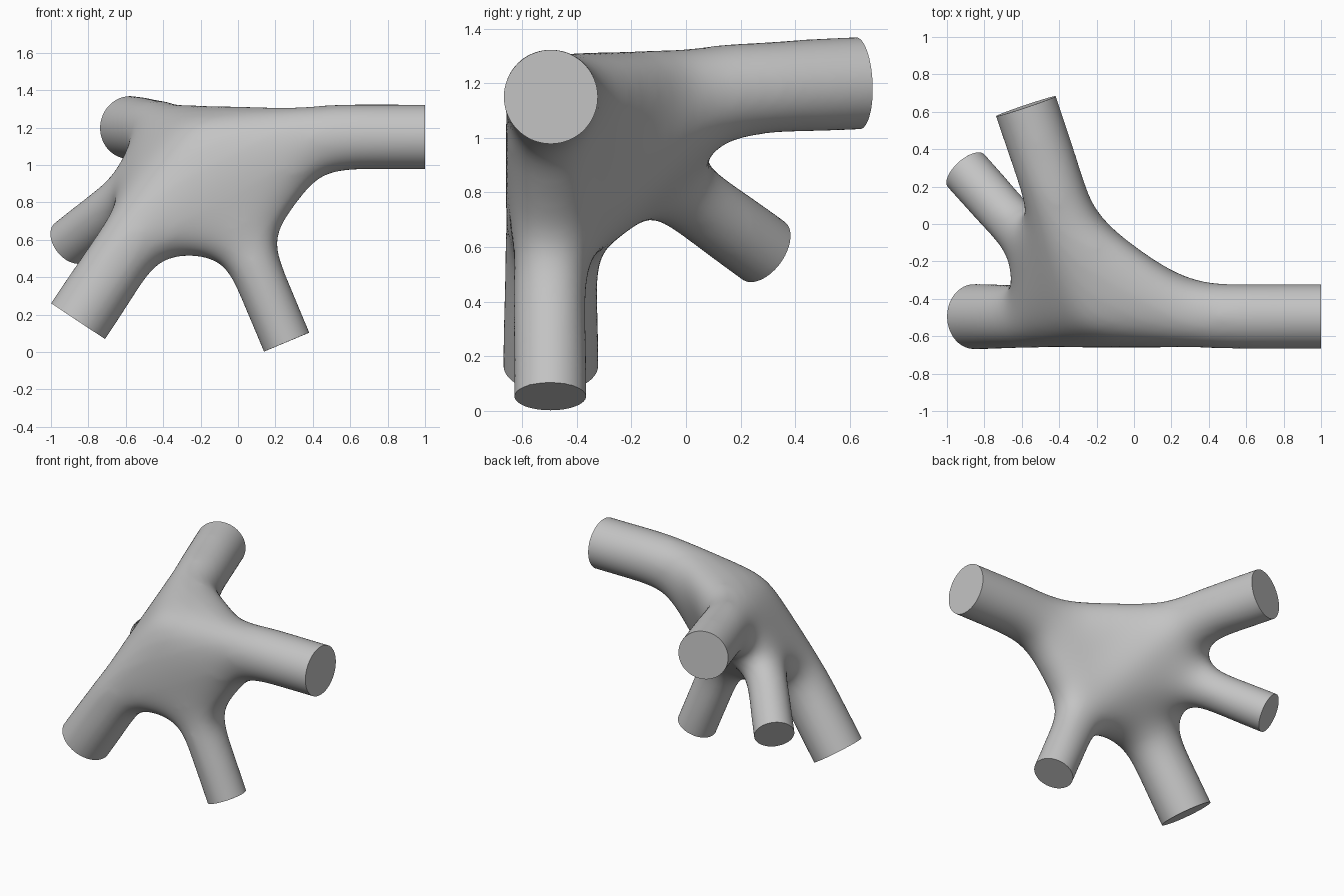
import bpy
import bmesh
from mathutils import Vector

if "Cube" in bpy.data.objects:
    bpy.data.objects.remove(bpy.data.objects["Cube"], do_unlink=True)

HUB = Vector((-0.2, -0.495, 1.15))
SIDES = 32
SHRINK = 0.010      # how much squared radius the smoothing takes away
VOXEL = 0.022
PASSES = 145

# Branches: end centre and end radius
BRANCHES = {
    "side": (Vector((1.0, -0.495, 1.15)), 0.172),
    "low": (Vector((-0.855, -0.495, 0.165)), 0.173),
    "down": (Vector((0.26, -0.497, 0.053)), 0.131),
    "back": (Vector((-0.578, 0.63, 1.2)), 0.168),
    "rear_low": (Vector((-0.897, 0.284, 0.587)), 0.131),
}

# Webs: branches bridged together, and how far out from the hub
WEBS = [
    (list(BRANCHES), 0.52),
    (["side", "down", "rear_low"], 0.62),
    (["back", "rear_low", "down"], 0.63),
    (["low", "down", "rear_low"], 0.63),
    (["side", "down"], 0.67),
    (["low", "down"], 0.65),
    (["back", "rear_low"], 0.66),
]


def axis_of(name):
    return (BRANCHES[name][0] - HUB).normalized()


def add_hull(target, rings):
    """Wrap a set of rings in a closed convex skin and add it to the target."""
    bm = bmesh.new()
    for name, distance, radius in rings:
        axis = axis_of(name)
        turn = axis.to_track_quat("Z", "Y").to_matrix().to_4x4()
        turn.translation = HUB + axis * distance
        bmesh.ops.create_circle(bm, segments=SIDES, radius=radius, matrix=turn)
    bmesh.ops.delete(bm, geom=bm.edges[:], context="EDGES_FACES")
    result = bmesh.ops.convex_hull(bm, input=bm.verts[:])
    loose = {g for g in result["geom_interior"] + result["geom_unused"]
             if isinstance(g, bmesh.types.BMVert)}
    bmesh.ops.delete(bm, geom=list(loose), context="VERTS")
    bmesh.ops.recalc_face_normals(bm, faces=bm.faces[:])
    part = bpy.data.meshes.new("part")
    bm.to_mesh(part)
    bm.free()
    target.from_mesh(part)
    bpy.data.meshes.remove(part)


# Rough solid: straight tubes plus bridging webs
rough = bmesh.new()
for name, (end, radius) in BRANCHES.items():
    fat = (radius ** 2 + SHRINK) ** 0.5
    add_hull(rough, [(name, 0.4, radius), (name, 0.7, fat),
                     (name, (end - HUB).length + 0.15, fat)])
for names, reach in WEBS:
    rings = []
    for name in names:
        radius = BRANCHES[name][1]
        rings += [(name, 0, radius * 0.75), (name, reach, radius + 0.008)]
    add_hull(rough, rings)

mesh = bpy.data.meshes.new("branching_joint")
rough.to_mesh(mesh)
rough.free()
joint = bpy.data.objects.new("branching_joint", mesh)
bpy.context.collection.objects.link(joint)

# Fuse everything into one skin
fuse = joint.modifiers.new("fuse", "REMESH")
fuse.mode = "VOXEL"
fuse.voxel_size = VOXEL
bpy.context.view_layer.update()
graph = bpy.context.evaluated_depsgraph_get()
fused = bpy.data.meshes.new_from_object(joint.evaluated_get(graph))
joint.modifiers.clear()

# Melt the seams into wide fillets
bm = bmesh.new()
bm.from_mesh(fused)
for _ in range(PASSES):
    bmesh.ops.smooth_vert(bm, verts=bm.verts[:], factor=0.5,
                          use_axis_x=True, use_axis_y=True, use_axis_z=True)

# True up the round ends, then cut them flat
for name, (end, radius) in BRANCHES.items():
    axis = axis_of(name)
    for v in bm.verts:
        along = (v.co - HUB).dot(axis)
        centre = HUB + axis * along
        out = v.co - centre
        if along > 0.75 and 0.01 < out.length < 0.3:
            w = min(1, (along - 0.75) / 0.4)
            w = w * w * (3 - 2 * w)
            v.co = centre + out * (1 - w + w * radius / out.length)
for name, (end, radius) in BRANCHES.items():
    bmesh.ops.bisect_plane(bm, geom=bm.verts[:] + bm.edges[:] + bm.faces[:],
                           dist=0.0001, plane_co=end, plane_no=axis_of(name),
                           clear_outer=True)
bmesh.ops.remove_doubles(bm, verts=bm.verts[:], dist=0.002)
bmesh.ops.holes_fill(bm, edges=[e for e in bm.edges if e.is_boundary], sides=0)
bmesh.ops.recalc_face_normals(bm, faces=bm.faces[:])
bm.to_mesh(mesh)
bm.free()
bpy.data.meshes.remove(fused)

# Plain grey finish
grey = bpy.data.materials.new("plain_grey")
grey.use_nodes = True
colour = (0.55, 0.55, 0.55, 1)
grey.diffuse_color = colour
grey.node_tree.nodes["Principled BSDF"].inputs["Base Color"].default_value = colour
mesh.materials.clear()
mesh.materials.append(grey)

for other in bpy.context.selected_objects:
    other.select_set(False)
joint.select_set(True)
bpy.context.view_layer.objects.active = joint
bpy.ops.object.shade_smooth_by_angle(angle=0.7)
